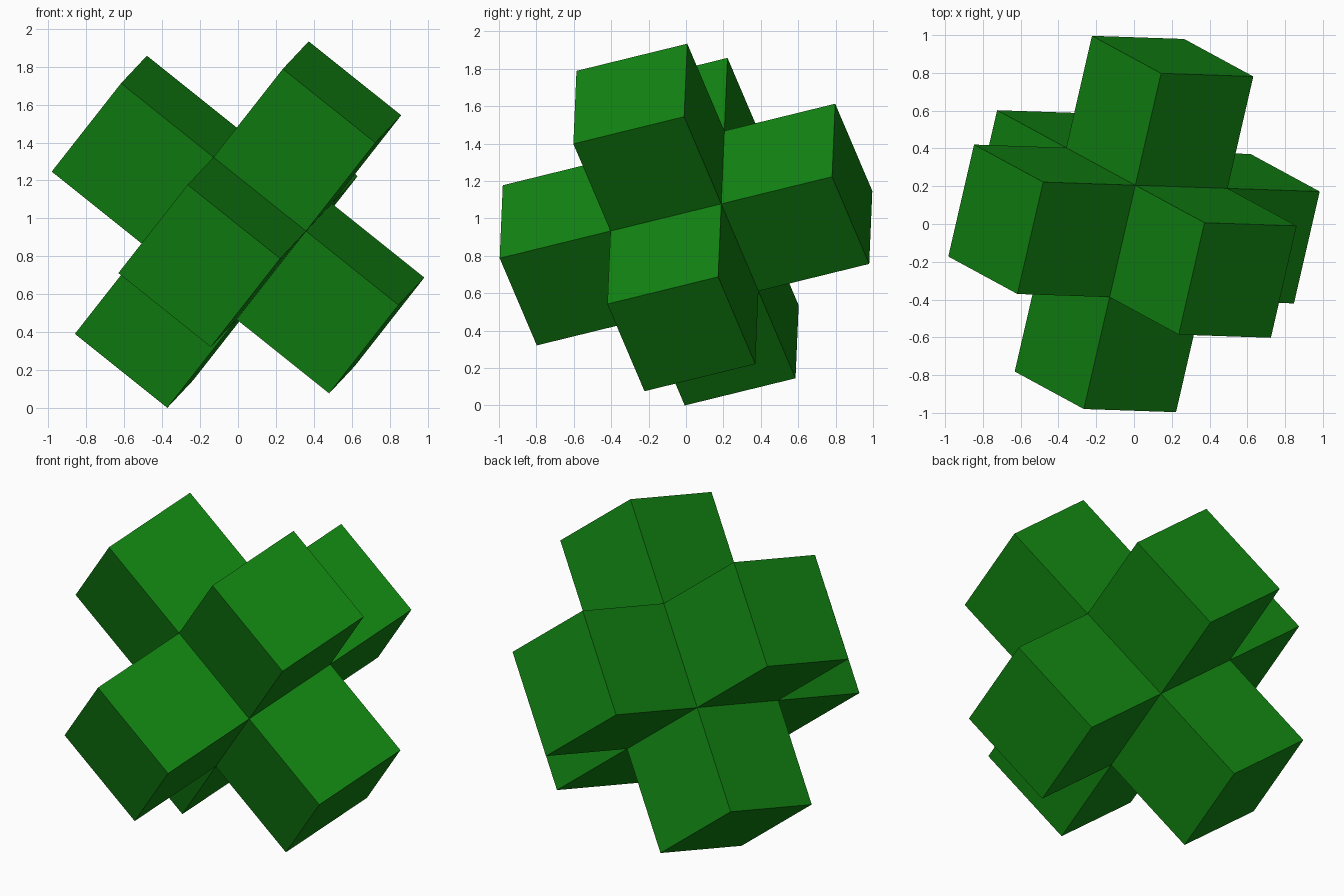
import bpy, bmesh
from mathutils import Vector, Matrix

if "Cube" in bpy.data.objects:
    bpy.data.objects.remove(bpy.data.objects["Cube"])

EDGE = 0.625  # side of each of the seven cubes

# Tilted, orthonormal axes of the cross
a = Vector((0.365, -0.198, 0.465)).normalized()
b = Vector((0.485, -0.016, -0.39))
b = (b - a * b.dot(a)).normalized()
c = b.cross(a)
if c.y < 0:
    c = -c
tilt = Matrix((a, b, c)).transposed()
if tilt.determinant() < 0:
    tilt = Matrix((-a, b, c)).transposed()

green = bpy.data.materials.new("leaf green")
green.diffuse_color = (0.006, 0.235, 0.006, 1.0)
green.use_nodes = True
green.node_tree.nodes["Principled BSDF"].inputs["Base Color"].default_value = green.diffuse_color

# Central cube with an equal cube extruded from each face
bm = bmesh.new()
bmesh.ops.create_cube(bm, size=EDGE)
bm.normal_update()
for face in list(bm.faces):
    direction = face.normal.copy()
    result = bmesh.ops.extrude_face_region(bm, geom=[face])
    tips = [g for g in result["geom"] if isinstance(g, bmesh.types.BMVert)]
    bmesh.ops.translate(bm, verts=tips, vec=direction * EDGE)
    if face.is_valid:
        bmesh.ops.delete(bm, geom=[face], context='FACES_ONLY')

# Tilt the cross and rest its lowest corner on the ground
bmesh.ops.transform(bm, matrix=tilt.to_4x4(), verts=bm.verts)
lowest = min(v.co.z for v in bm.verts)
bmesh.ops.translate(bm, verts=bm.verts, vec=(0, 0, -lowest))
bmesh.ops.recalc_face_normals(bm, faces=bm.faces)

mesh = bpy.data.meshes.new("cube_cross")
bm.to_mesh(mesh)
bm.free()
mesh.materials.append(green)
cross = bpy.data.objects.new("cube_cross", mesh)
bpy.context.collection.objects.link(cross)
